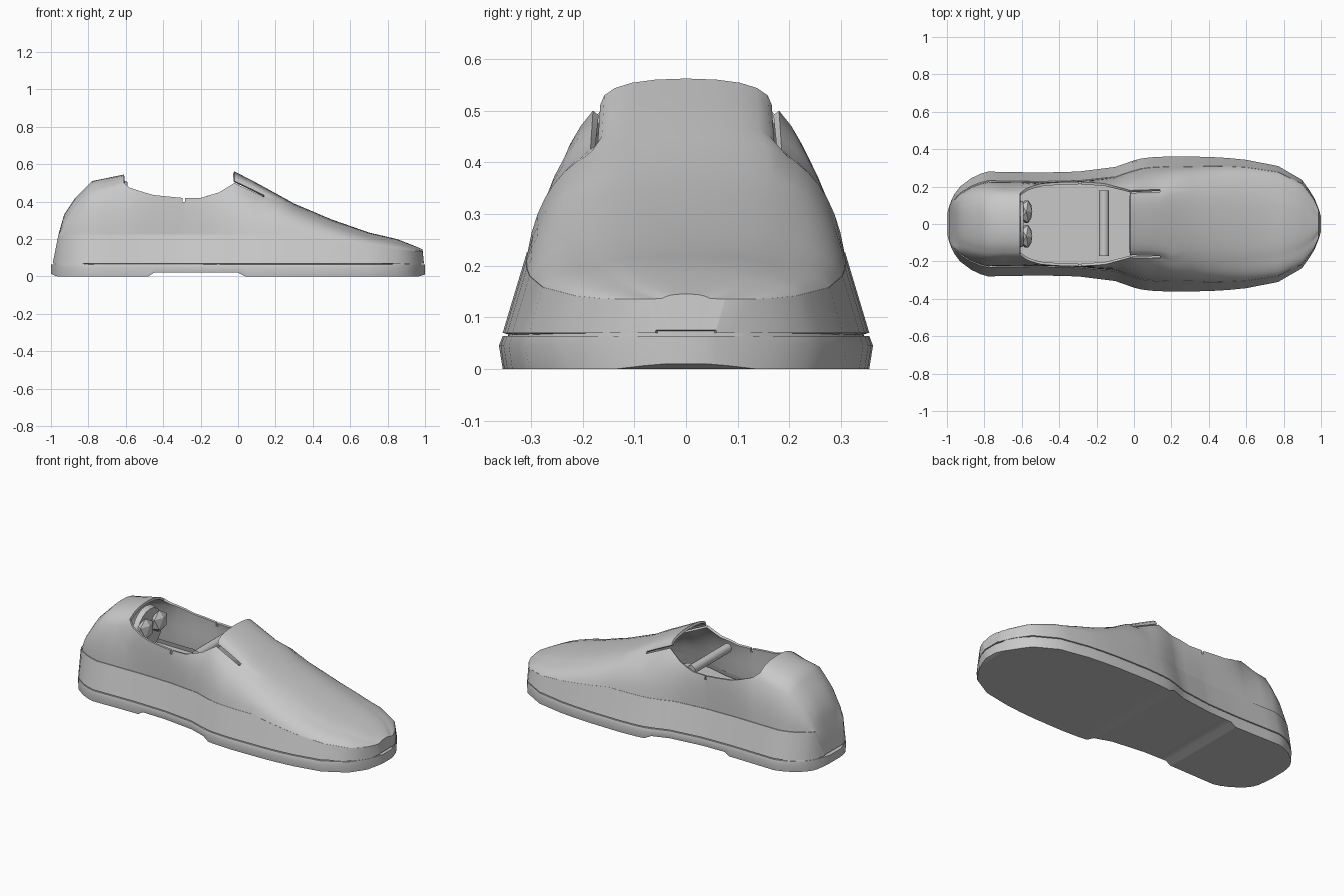
import bpy, bmesh, math
from mathutils import Vector

cube = bpy.data.objects.get("Cube")
if cube:
    bpy.data.objects.remove(cube, do_unlink=True)

grey = bpy.data.materials.new("plain grey")
grey.use_nodes = True
grey.diffuse_color = (0.58, 0.58, 0.58, 1)
grey.node_tree.nodes["Principled BSDF"].inputs["Base Color"].default_value = (0.58, 0.58, 0.58, 1)


def curve(keys):
    """Piecewise linear function through (x, value) keys."""
    def f(x):
        if x <= keys[0][0]:
            return keys[0][1]
        for (a, u), (b, v) in zip(keys, keys[1:]):
            if x <= b:
                return u + (v - u) * (x - a) / (b - a)
        return keys[-1][1]
    return f


def bezier(a, b, c, steps):
    a, b, c = Vector(a), Vector(b), Vector(c)
    ts = [i / steps for i in range(1, steps + 1)]
    return [a * (1 - t) ** 2 + b * 2 * t * (1 - t) + c * t * t for t in ts]


def smooth(mesh, angle=35):
    mesh.shade_smooth()
    mesh.set_sharp_from_angle(angle=math.radians(angle))


def finish(name, bm, angle=35):
    bmesh.ops.remove_doubles(bm, verts=bm.verts, dist=0.0005)
    bmesh.ops.recalc_face_normals(bm, faces=bm.faces)
    mesh = bpy.data.meshes.new(name)
    bm.to_mesh(mesh)
    bm.free()
    mesh.materials.append(grey)
    obj = bpy.data.objects.new(name, mesh)
    bpy.context.collection.objects.link(obj)
    smooth(mesh, angle)
    return obj


def loft(name, stations, section, closed=False, skip=None):
    """Skin cross-sections of (y, z) half profiles, mirrored across y."""
    bm = bmesh.new()
    rows = []
    for x in stations:
        half = section(x)
        pts = [(-y, z) for y, z in half] + [(y, z) for y, z in reversed(half)]
        rows.append([bm.verts.new((x, y, z)) for y, z in pts])
    n = len(rows[0])
    for i in range(len(rows) - 1):
        for j in range(n if closed else n - 1):
            k = (j + 1) % n
            if skip and skip(stations[i], min(j, n - 2 - j)):
                continue
            bm.faces.new((rows[i][j], rows[i][k], rows[i + 1][k], rows[i + 1][j]))
    if closed:
        bm.faces.new(rows[0])
        bm.faces.new(rows[-1])
    return finish(name, bm)


# Footprint half width, crest height, band height and ledge depth along the length
width = curve([(-1, .05), (-.985, .11), (-.96, .16), (-.93, .2), (-.85, .26), (-.78, .28),
               (-.5, .275), (-.3, .28), (-.1, .305), (0, .34), (.06, .355), (.2, .362),
               (.45, .358), (.6, .343), (.77, .31), (.9, .235), (.96, .15), (.985, .09), (1, .04)])
crest = curve([(-.99, .075), (-.96, .225), (-.93, .33), (-.87, .42), (-.78, .51), (-.61, .545),
               (-.02, .562), (.1, .5), (.3, .39), (.5, .305), (.7, .235), (.85, .2),
               (.94, .165), (.987, .145), (.994, .075)])
band = curve([(.3, .225), (.6, .18), (.95, .135)])
ledge = curve([(-.8, .006), (-.4, .004), (.3, .001)])
# Collar or shoulder line
rim_y = curve([(-.61, .165), (-.57, .195), (-.5, .215), (-.4, .225), (-.25, .225),
               (-.15, .215), (-.02, .18), (.14, .185)])
rim_z = curve([(-.61, .5), (-.58, .475), (-.52, .455), (-.45, .435), (-.3, .42), (-.2, .42),
               (-.1, .45), (-.02, .5), (.14, .425)])
fullness = curve([(-.61, .65), (-.02, .9), (.14, .9), (.3, .65)])

STATIONS = [-.99, -.975, -.96, -.945, -.93, -.9, -.87, -.82, -.78, -.7, -.61, -.58, -.55, -.5,
            -.45, -.37, -.296, -.284, -.2, -.15, -.1, -.06, -.02, .04, .09, .14, .2, .3, .4, .5,
            .6, .7, .77, .85, .9, .94, .965, .987, .994]
WALL, CROWN = 6, 5
OPEN = (-.61, -.02)


def upper_section(x):
    w, h = width(x) * .98, crest(x)
    zb = min(band(x), h)
    wb = w - .3 * (zb - .07) * min(1, w / .3)
    if OPEN[0] <= x <= .14:
        yr, zr = rim_y(x), rim_z(x)
    else:
        yr, zr = w * .6, max(zb, .07 + (h - .07) * .88)
    step = (wb - ledge(x), zb)
    pts = [Vector((w, .07)), Vector((wb, zb)), Vector(step)]
    ctrl = (wb + (yr - wb) * .22, zb + (zr - zb) * .7)
    pts += bezier(step, ctrl, (yr, zr), WALL)
    inner = (yr - min(.014, yr * .1), zr + (h - zr) * .18)
    pts += [Vector(inner)] + bezier(inner, (yr * fullness(x), h), (0, h), CROWN)
    return pts


def upper_skip(x, col):
    rim = WALL + 2
    mouth = OPEN[0] <= x < OPEN[1] and col >= rim
    notch = abs(x + .296) < .001 and col >= rim - 1
    slit = OPEN[1] <= x < .14 and col == rim
    return mouth or notch or slit


# Upper with a real wall thickness, sharpened again along its cut rims
upper = loft("upper", STATIONS, upper_section, skip=upper_skip)
shell = upper.modifiers.new("thickness", 'SOLIDIFY')
shell.thickness, shell.offset = .014, -1
bpy.context.view_layer.objects.active = upper
bpy.ops.object.modifier_apply(modifier=shell.name)
smooth(upper.data)

# Outsole with a raised arch and slightly turned-up ends
under = curve([(-1, .015), (-.97, 0), (-.48, 0), (-.45, .02), (0, .02), (.04, 0),
               (.965, 0), (1, .01)])
SOLE = sorted([-1, 1, -.48, 0] + STATIONS)
loft("outsole", SOLE, lambda x: [(width(x) * .98, under(x)), (width(x), .045),
                                 (width(x) * .98, .064)], closed=True)

# Insole: a thin seam filler at the edge and a raised footbed under the mouth
footbed = curve([(-.93, .09), (-.87, .19), (.15, .19), (.4, .09)])
INNER = [x * .985 for x in STATIONS]
loft("insole", INNER, lambda x: [(width(x) * .96, .06), (width(x) * .92, .085),
                                 (width(x) * .8, footbed(x))], closed=True)

# Crossbar in the mouth
bm = bmesh.new()
bmesh.ops.create_cone(bm, cap_ends=True, segments=16, radius1=.027, radius2=.027, depth=.35)
bar = finish("crossbar", bm)
bar.rotation_euler.x = math.pi / 2
bar.location = (-.16, .005, .405)

# Heel pad with two faceted lumps
bm = bmesh.new()
bmesh.ops.create_cone(bm, cap_ends=True, segments=20, radius1=.13, radius2=.12, depth=.03)
pad = finish("heel_pad", bm)
pad.rotation_euler.y = math.pi / 2
pad.location = (-.605, 0, .385)
for side, label in ((1, "left"), (-1, "right")):
    bm = bmesh.new()
    bmesh.ops.create_icosphere(bm, subdivisions=1, radius=1)
    lump = finish(label + "_heel_lump", bm, 10)
    lump.scale = (.035, .07, .065)
    lump.location = (-.575, side * .066, .41)
